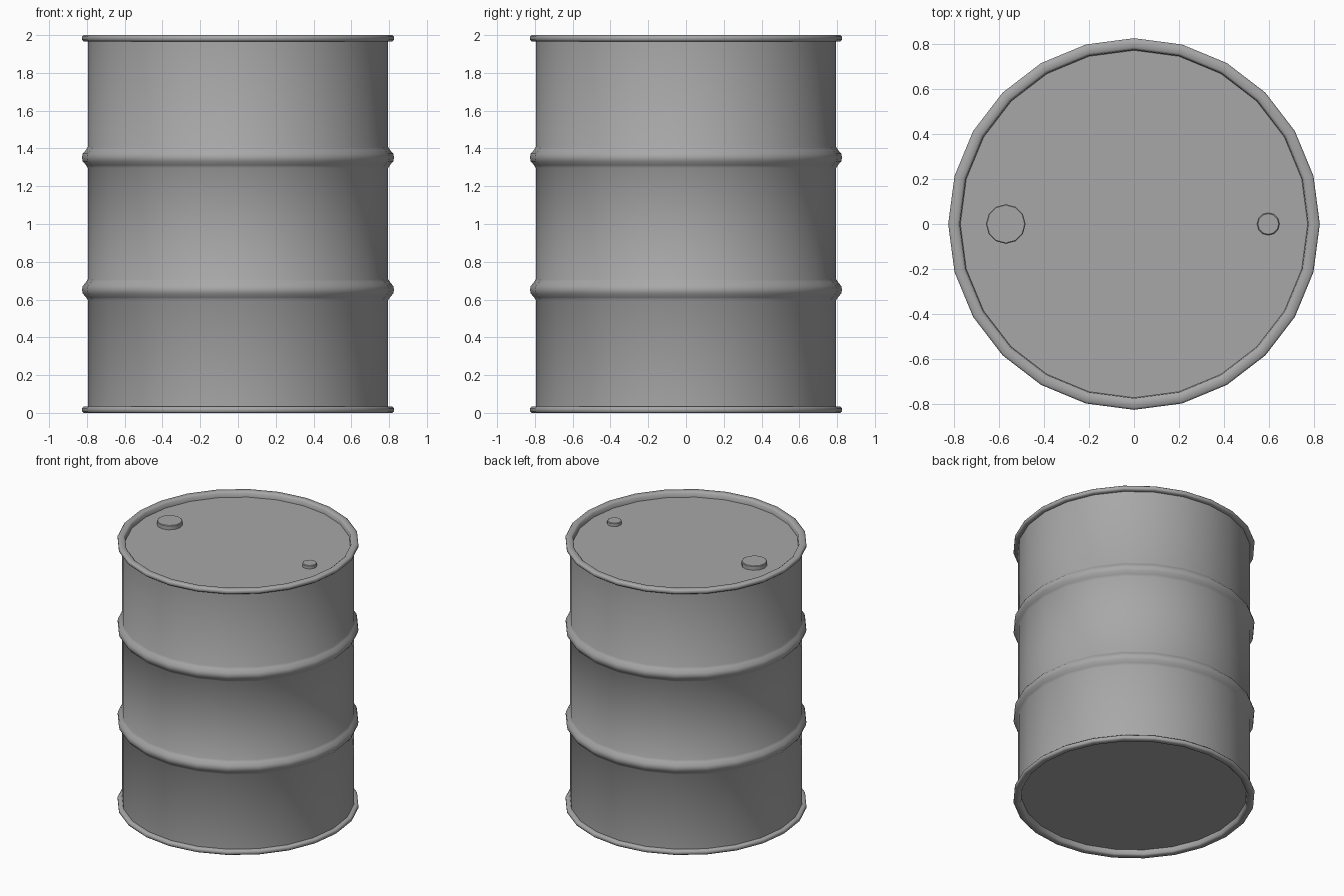
import bpy
import math
from math import cos, sin, pi

if "Cube" in bpy.data.objects:
    bpy.data.objects.remove(bpy.data.objects["Cube"], do_unlink=True)

# Painted steel
steel = bpy.data.materials.new("grey_steel")
steel.use_nodes = True
grey = (0.39, 0.39, 0.39, 1)
steel.diffuse_color = grey
steel.node_tree.nodes["Principled BSDF"].inputs["Base Color"].default_value = grey


def lathe(name, profile, sides=24, centre=(0, 0), cap_start=False, cap_end=False, angle=50):
    """Spin a list of (radius, height) points about a vertical axis."""
    verts = [(r * cos(2 * pi * i / sides), r * sin(2 * pi * i / sides), z)
             for r, z in profile for i in range(sides)]
    faces = []
    for k in range(len(profile) - 1):
        for i in range(sides):
            a, b = k * sides + i, k * sides + (i + 1) % sides
            faces.append((a, b, b + sides, a + sides))
    if cap_start:
        faces.append(tuple(reversed(range(sides))))
    if cap_end:
        last = (len(profile) - 1) * sides
        faces.append(tuple(range(last, last + sides)))
    mesh = bpy.data.meshes.new(name)
    mesh.from_pydata(verts, [], faces)
    mesh.materials.append(steel)
    obj = bpy.data.objects.new(name, mesh)
    obj.location = (centre[0], centre[1], 0)
    bpy.context.collection.objects.link(obj)
    bpy.ops.object.select_all(action="DESELECT")
    obj.select_set(True)
    bpy.context.view_layer.objects.active = obj
    bpy.ops.object.shade_smooth_by_angle(angle=math.radians(angle))
    return obj


# Drum wall with two rolled ribs
BODY = 0.795
rib = [(0, -0.055), (0.01, -0.04), (0.027, -0.02), (0.031, 0),
       (0.027, 0.02), (0.01, 0.04), (0, 0.055)]
wall = [(BODY, 0.02)]
for height in (0.652, 1.352):
    wall += [(BODY + out, height + up) for out, up in rib]
wall.append((BODY, 1.98))
lathe("drum_wall", wall, angle=60)

# Rolled rims, each closed by a recessed end plate
rim = [(BODY, 0.033), (0.818, 0.033), (0.826, 0.025), (0.826, 0.008),
       (0.818, 0), (0.785, 0), (0.775, 0.008), (0.772, 0.04)]
lathe("top_rim_and_lid", [(r, 2 - z) for r, z in rim], cap_end=True)
lathe("bottom_rim_and_base", list(reversed([(r, z) for r, z in rim])), cap_start=True)


# Bung caps on the lid
def bung(name, x, radius, top):
    lathe(name, [(radius, 1.955), (radius, top - 0.004), (radius - 0.004, top)],
          sides=12, centre=(x, 0), cap_end=True, angle=35)


bung("large_bung", -0.57, 0.088, 1.992)
bung("small_bung", 0.597, 0.05, 1.985)
